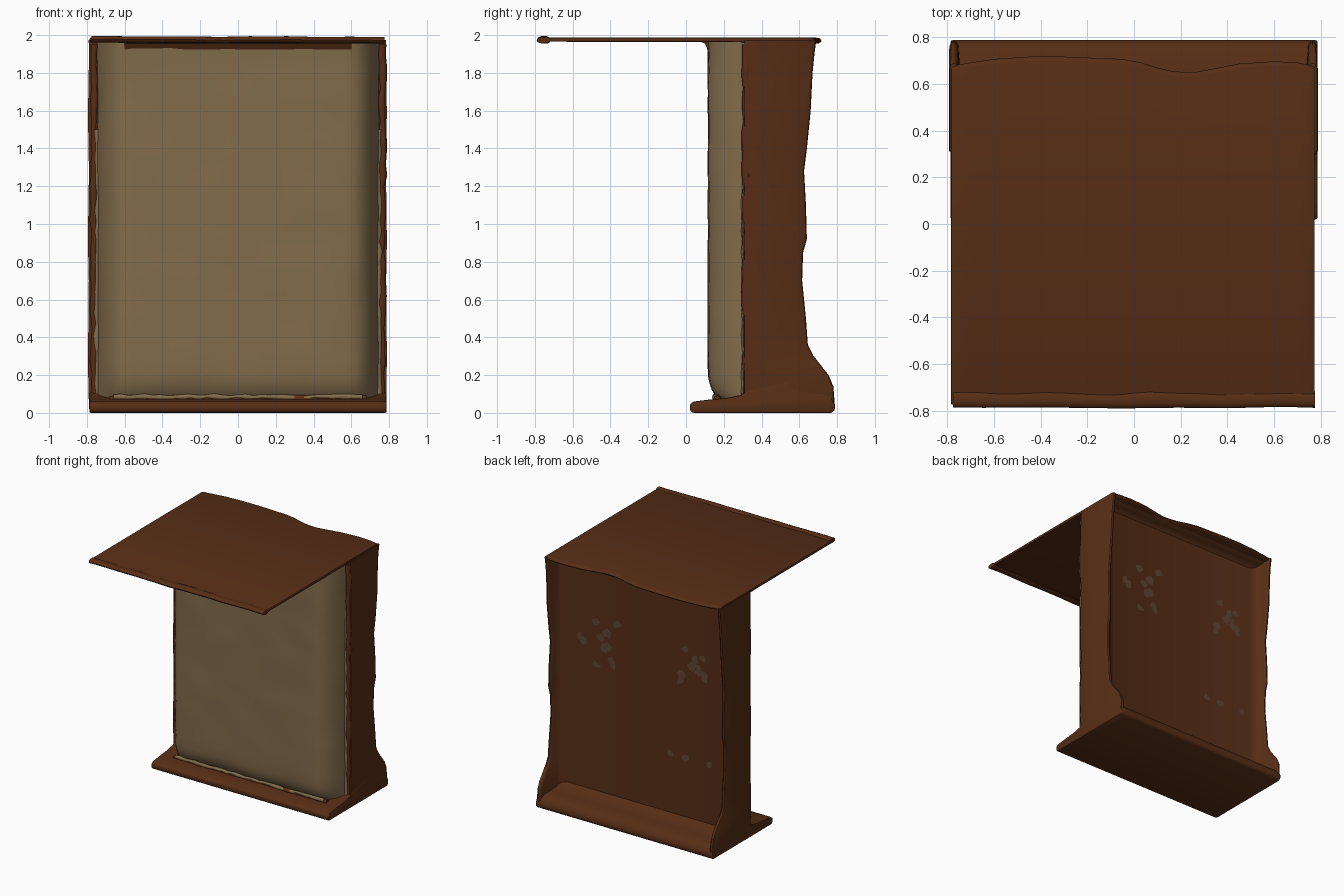
import bpy, bmesh, math, random
from mathutils import Vector, noise

if "Cube" in bpy.data.objects:
    bpy.data.objects.remove(bpy.data.objects["Cube"])

random.seed(4)


def mat(name, col):
    m = bpy.data.materials.new(name)
    m.diffuse_color = (*col, 1)
    m.use_nodes = True
    m.node_tree.nodes["Principled BSDF"].inputs["Base Color"].default_value = m.diffuse_color
    return m


BROWN = mat("brown_leather", (0.095, 0.027, 0.008))
BEIGE = mat("beige_padding", (0.225, 0.15, 0.072))
SCUFF = mat("scuffed_leather", (0.115, 0.06, 0.032))


def finish(name, bm, material, bevel=0, segs=3, wobble=0, angle=40):
    bmesh.ops.recalc_face_normals(bm, faces=bm.faces)
    me = bpy.data.meshes.new(name)
    bm.to_mesh(me)
    bm.free()
    ob = bpy.data.objects.new(name, me)
    bpy.context.collection.objects.link(ob)
    me.materials.append(material)
    bpy.ops.object.select_all(action='DESELECT')
    ob.select_set(True)
    bpy.context.view_layer.objects.active = ob
    if bevel:
        b = ob.modifiers.new("bevel", 'BEVEL')
        b.width, b.segments, b.angle_limit = bevel, segs, math.radians(40)
        bpy.ops.object.modifier_apply(modifier="bevel")
    if wobble:
        for v in me.vertices:
            v.co += noise.noise_vector(v.co * 5) * wobble
    bpy.ops.object.shade_smooth_by_angle(angle=math.radians(angle))
    return ob


def loft(rings):
    """Skin closed rings of equal length and cap both ends."""
    bm = bmesh.new()
    vs = [[bm.verts.new(p) for p in r] for r in rings]
    n = len(rings[0])
    for a, b in zip(vs, vs[1:]):
        for i in range(n):
            bm.faces.new((a[i], a[(i + 1) % n], b[(i + 1) % n], b[i]))
    bm.faces.new(vs[0])
    bm.faces.new(vs[-1][::-1])
    return bm


def bar(name, yz, half, steps=24, **kw):
    """Run a (y, z) profile across the full width."""
    xs = [-half + 2 * half * i / steps for i in range(steps + 1)]
    return finish(name, loft([[(x, y, z) for y, z in yz] for x in xs]), BROWN, **kw)


# Upright shell: shallow U-shaped plan, rim depth changing with height
PANEL = 0.555
rim = [(0.02, 0.785), (0.08, 0.785), (0.14, 0.78), (0.2, 0.755), (0.27, 0.70), (0.31, 0.67),
       (0.36, 0.645), (0.5, 0.635), (0.7, 0.615), (0.85, 0.62), (0.92, 0.64), (1.1, 0.635),
       (1.28, 0.625), (1.4, 0.64), (1.6, 0.66), (1.8, 0.67), (1.9, 0.68), (1.975, 0.69)]
rings = []
for z, r in rim:
    half = [(0.785, 0.31), (0.785, r - 0.02), (0.777, r - 0.004), (0.765, r), (0.755, r - 0.006),
            (0.748, r - 0.02), (0.735, PANEL + 0.03), (0.715, PANEL + 0.01), (0.67, PANEL)]
    dx = 0.006 * math.sin(z * 5)
    plan = half + [(-x, y) for x, y in reversed(half)]
    rings.append([(x + math.copysign(dx, x) * (abs(x) > 0.74) - 0.003, y, z) for x, y in plan])
finish("upright_shell", loft(rings), BROWN)

# Base foot with flared front lip and coved back ledge
bar("base_foot", [(0.035, 0), (0.02, 0.015), (0.02, 0.045), (0.04, 0.06), (0.12, 0.07),
                  (0.22, 0.08), (0.29, 0.095), (0.33, 0.12), (0.54, 0.17), (0.565, 0.14),
                  (0.60, 0.115), (0.66, 0.105), (0.73, 0.10), (0.768, 0.08), (0.788, 0.045),
                  (0.788, 0.015), (0.77, 0)], 0.787, bevel=0.008, segs=2)

# Cove joining the back panel to the top
bar("top_cove", [(0.5, 1.97), (0.545, 1.89), (0.56, 1.92), (0.59, 1.94),
                 (0.63, 1.95), (0.645, 1.97)], 0.76)

# Cove between the padding and the underside of the top
bar("front_cove", [(0.07, 1.968), (0.10, 1.955), (0.115, 1.925), (0.33, 1.925), (0.33, 1.968)], 0.6)

# Thin top flap with a wavy back edge
back = [(-0.785, 0.68), (-0.7, 0.695), (-0.6, 0.71), (-0.45, 0.72), (-0.3, 0.72), (-0.05, 0.71),
        (0.03, 0.695), (0.1, 0.672), (0.17, 0.657), (0.25, 0.652), (0.35, 0.67), (0.45, 0.69),
        (0.6, 0.70), (0.7, 0.695), (0.775, 0.68)]
rings = []
for x, yb in back:
    rings.append([(x, -0.775, 1.965), (x, 0.2, 1.964), (x, yb - 0.02, 1.955),
                  (x, yb, 1.968), (x, yb - 0.015, 1.986), (x, 0.2, 1.987), (x, -0.775, 1.986)])
finish("top_flap", loft(rings), BROWN, bevel=0.006, segs=2)

# Rounded hem on the flap's front edge
hem = [(-0.753 + 0.035 * math.cos(a * math.pi / 6), 1.976 + 0.018 * math.sin(a * math.pi / 6))
       for a in range(12)]
bar("flap_hem", hem, 0.775, wobble=0.007)

# Domed front padding: rounded sides, curling under at the foot
rows = [(0.06, 0.185), (0.09, 0.16), (0.12, 0.14), (0.16, 0.126), (0.2, 0.119)]
rows += [(0.2 + 0.085 * i, 0.117) for i in range(1, 21)] + [(1.965, 0.112)]
rings = []
for z, yf in rows:
    edge = [(0.75, 0.33), (0.737, 0.28), (0.72, 0.24), (0.70, 0.20), (0.675, 0.165),
            (0.645, 0.138), (0.61, 0.122), (0.56, 0.117)]
    edge = [(x, 0.33 - (0.33 - y) * (0.33 - yf) / 0.213) for x, y in edge]
    flat = [(0.45 - 0.1 * i, yf) for i in range(10)]
    rings.append([(x, y, z) for x, y in edge + flat + [(-x, y) for x, y in reversed(edge)]])
finish("front_padding", loft(rings), BEIGE, wobble=0.006, angle=60)


# Ruffled torn edging around the padding
def edging(name, a, b, material, r, n=32):
    a, b = Vector(a), Vector(b)
    t, back_dir = (b - a).normalized(), Vector((0, 1, 0))
    u = t.cross(back_dir).normalized()
    rings = []
    for i in range(n + 1):
        w = r * random.uniform(0.7, 1.2)
        c = a.lerp(b, i / n) + u * random.uniform(-0.004, 0.004)
        rings.append([c + w * (u * math.cos(k * math.pi / 4) + back_dir * math.sin(k * math.pi / 4))
                      for k in range(8)])
    return finish(name, loft(rings), material, angle=80)


for s, side in ((-1, "left"), (1, "right")):
    edging(side + "_edging", (s * 0.763, 0.318, 0.1), (s * 0.763, 0.318, 1.95), BROWN, 0.02)
    edging(side + "_torn_edging", (s * 0.745, 0.31, 0.1), (s * 0.745, 0.31, 1.5), BEIGE, 0.016, 26)
edging("bottom_edging", (-0.68, 0.165, 0.07), (0.68, 0.165, 0.07), BROWN, 0.022)
edging("bottom_torn_edging", (-0.66, 0.155, 0.083), (0.66, 0.155, 0.083), BEIGE, 0.014)

# Scuff patches on the back panel
bm = bmesh.new()
for cx, cz, n in ((0.36, 1.33, 14), (-0.45, 1.36, 12), (-0.4, 0.62, 3)):
    for i in range(n):
        x, z = cx + random.gauss(0, 0.10), cz + random.gauss(0, 0.08)
        x = max(-0.6, min(0.6, x))
        pts = [(x + random.uniform(0.018, 0.045) * math.cos(k * math.pi / 3), PANEL + 0.002,
                z + random.uniform(0.018, 0.045) * math.sin(k * math.pi / 3)) for k in range(6)]
        bm.faces.new([bm.verts.new(p) for p in reversed(pts)])
finish("back_scuffs", bm, SCUFF)
